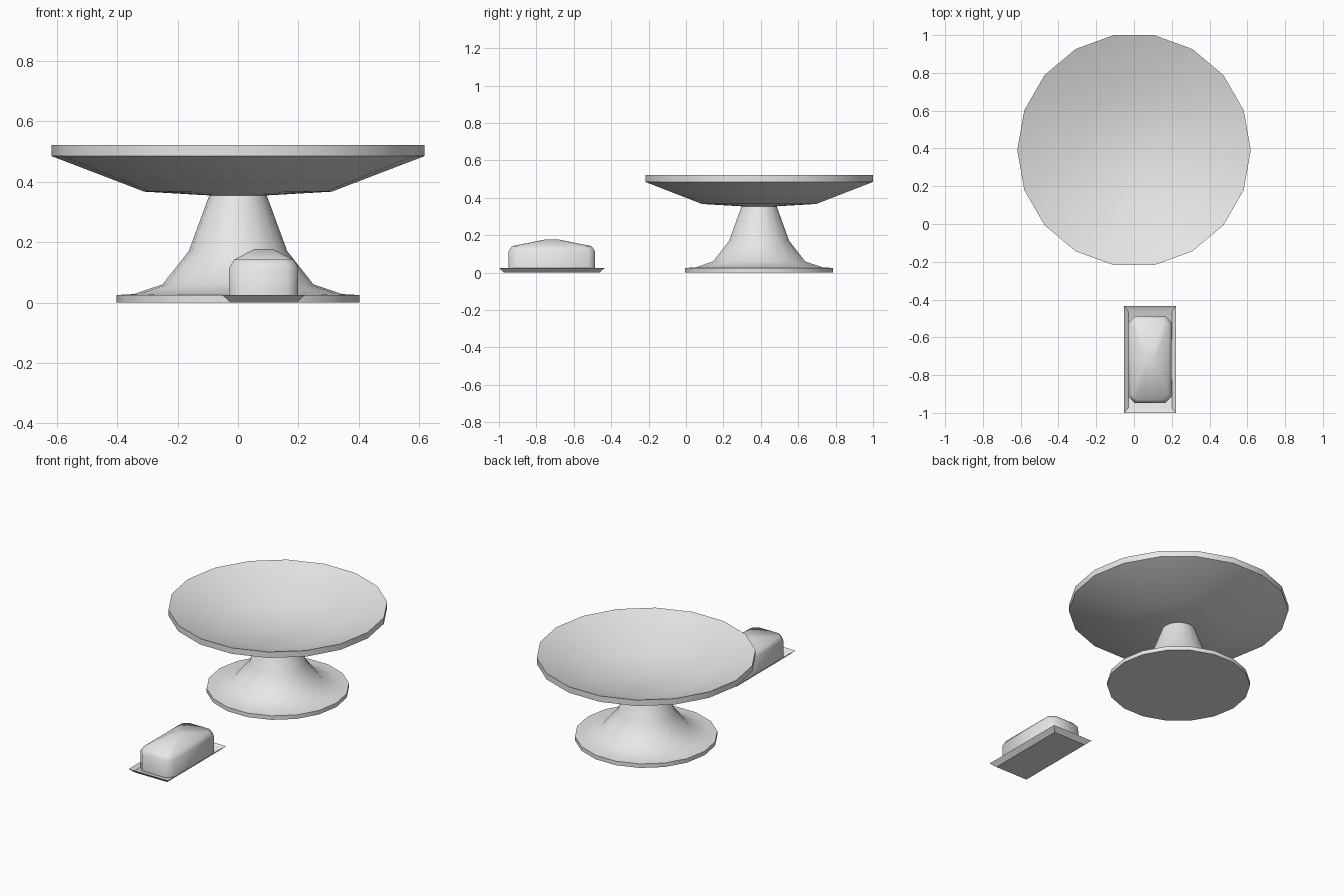
import bpy, bmesh, math

old = bpy.data.objects.get("Cube")
if old:
    bpy.data.objects.remove(old)

mat = bpy.data.materials.new("light_grey_ceramic")
mat.use_nodes = True
GREY = (0.8, 0.8, 0.8, 1)
mat.diffuse_color = GREY
mat.node_tree.nodes["Principled BSDF"].inputs["Base Color"].default_value = GREY


def loft(name, rings, location, angle):
    """Skin a stack of equal-length rings and cap both ends."""
    bm = bmesh.new()
    loops = [[bm.verts.new(p) for p in ring] for ring in rings]
    n = len(loops[0])
    for a, b in zip(loops, loops[1:]):
        for i in range(n):
            j = (i + 1) % n
            bm.faces.new((a[i], a[j], b[j], b[i]))
    bm.faces.new(loops[0][::-1])
    bm.faces.new(loops[-1])
    mesh = bpy.data.meshes.new(name)
    bm.to_mesh(mesh)
    bm.free()
    mesh.materials.append(mat)
    obj = bpy.data.objects.new(name, mesh)
    obj.location = location
    bpy.context.collection.objects.link(obj)
    bpy.ops.object.select_all(action="DESELECT")
    obj.select_set(True)
    bpy.context.view_layer.objects.active = obj
    bpy.ops.object.shade_smooth_by_angle(angle=math.radians(angle))
    return obj


def circle(r, z, sides=18):
    steps = [math.tau * i / sides for i in range(sides)]
    return [(r * math.cos(a), r * math.sin(a), z) for a in steps]


def chamfered(hx, hy, c, z):
    """Rectangle with cut corners, counter-clockwise."""
    return [(hx, c - hy, z), (hx, hy - c, z), (hx - c, hy, z), (c - hx, hy, z),
            (-hx, hy - c, z), (-hx, c - hy, z), (c - hx, -hy, z), (hx - c, -hy, z)]


def rectangle(hx, hy, z):
    return [(hx, -hy, z), (hx, hy, z), (-hx, hy, z), (-hx, -hy, z)]


STAND = (0, 0.391, 0)
DISH = (0.085, -0.7175, 0)

# Flared pedestal with a flat foot
foot = [(0.402, 0), (0.402, 0.025), (0.345, 0.028), (0.25, 0.06),
        (0.163, 0.17), (0.095, 0.355)]
loft("pedestal", [circle(r, z) for r, z in foot], STAND, 50)

# Shallow bowl: underside, upright rim, then the hollow
bowl = [(0.05, 0.352), (0.31, 0.367), (0.618, 0.485), (0.618, 0.522),
        (0.59, 0.512), (0.31, 0.405), (0.05, 0.382)]
loft("bowl", [circle(r, z) for r, z in bowl], STAND, 50)

# Tray with sloping sides and a sunken floor
loft("butter_tray", [rectangle(0.11, 0.255, 0), rectangle(0.137, 0.2825, 0.025),
                     rectangle(0.115, 0.255, 0.01)], DISH, 30)

# Domed lid with cut corners and a hipped top
lid = [(0.114, 0.231, 0.035, 0.008), (0.114, 0.231, 0.035, 0.115),
       (0.098, 0.212, 0.03, 0.142), (0.03, 0.03, 0.008, 0.178)]
loft("butter_lid", [chamfered(*ring) for ring in lid], DISH, 60)
